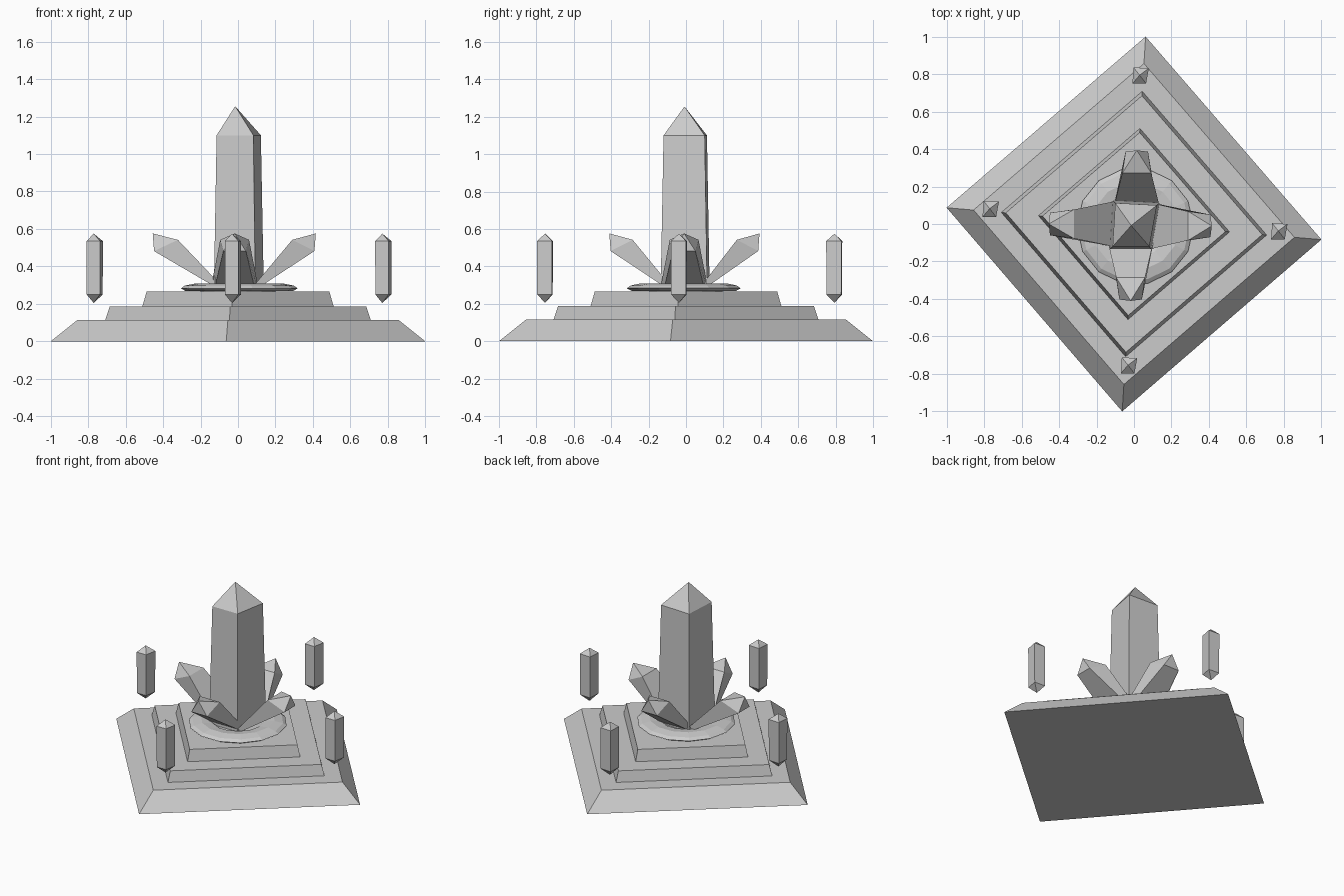
import bpy, bmesh
from math import sin, cos, pi

if "Cube" in bpy.data.objects:
    bpy.data.objects.remove(bpy.data.objects["Cube"])


def finish(name, bm):
    bmesh.ops.recalc_face_normals(bm, faces=bm.faces)
    me = bpy.data.meshes.new(name)
    bm.to_mesh(me)
    bm.free()
    ob = bpy.data.objects.new(name, me)
    bpy.context.collection.objects.link(ob)
    return ob


def loft(name, rings, closed=False):
    """Skin equal-length rings; a single-point ring becomes a tip."""
    bm = bmesh.new()
    vs = [[bm.verts.new(p) for p in r] for r in rings]
    pairs = list(zip(vs, vs[1:]))
    if closed:
        pairs.append((vs[-1], vs[0]))
    for a, b in pairs:
        n = max(len(a), len(b))
        for i in range(n):
            j = (i + 1) % n
            if len(a) == 1:
                bm.faces.new((a[0], b[i], b[j]))
            elif len(b) == 1:
                bm.faces.new((a[i], a[j], b[0]))
            else:
                bm.faces.new((a[i], a[j], b[j], b[i]))
    if not closed:
        for r in (vs[0], vs[-1]):
            if len(r) > 2:
                bm.faces.new(r)
    return finish(name, bm)


# stepped square plinth
SQUARE = [(1, -0.083), (0.062, 1), (-1, 0.087), (-0.063, -1)]
for name, r0, r1, z0, z1 in [("plinth_base", 1.0, 0.856, 0, 0.115),
                             ("plinth_middle", 0.708, 0.684, 0.115, 0.187),
                             ("plinth_top", 0.51, 0.488, 0.187, 0.265)]:
    loft(name, [[(x * r, y * r, z) for x, y in SQUARE] for r, z in ((r0, z0), (r1, z1))])

# faceted ring holding the cluster
PROFILE = [(0.15, 0.27), (0.285, 0.268), (0.312, 0.283), (0.29, 0.298),
           (0.235, 0.309), (0.17, 0.30), (0.13, 0.275)]
SIDES = 14
loft("socket_ring", [[(0.007 + r * cos(2 * pi * i / SIDES), -0.012 + r * sin(2 * pi * i / SIDES), z)
                      for i in range(SIDES)] for r, z in PROFILE], closed=True)
loft("socket_floor", [[(0.2 * cos(2 * pi * i / SIDES), 0.2 * sin(2 * pi * i / SIDES), z)
                       for i in range(SIDES)] for z in (0.26, 0.285)])

# tall central crystal
SECTION = [(-0.114, -0.12), (0.082, -0.12), (0.122, 0.1), (-0.1, 0.112)]


def section(cx, cy, z, s):
    return [(cx + x * s, cy + y * s, z) for x, y in SECTION]


loft("main_crystal", [section(0, 0, 0.27, 1.13), section(0, 0, 1.1, 1.0),
                      [(-0.015, -0.008, 1.255)]])

# four floating shards
for i, (x, y) in enumerate([(-0.766, 0.082), (0.774, -0.037), (-0.028, -0.753), (0.034, 0.794)]):
    loft(f"floating_shard_{i + 1}", [[(x - 0.004, y, 0.205)], section(x, y, 0.25, 0.36),
                                     section(x, y, 0.535, 0.37), [(x - 0.004, y, 0.575)]])

# leaning crystals: (outward, sideways, height) turned about the centre
def leaning(name, dx, dy, reach, shift):
    def put(r, t, z):
        r += reach * min(1, max(0, (r - 0.07) / 0.3))
        return (r * dx - t * dy + shift * abs(dy), r * dy + t * dx + shift * abs(dx), z)
    base = [put(0.06, -0.13, 0.268), put(0.06, 0.13, 0.268),
            put(0.085, 0.11, 0.27), put(0.085, -0.11, 0.27)]
    shoulder = [put(0.305, -0.077, 0.542), put(0.305, 0.077, 0.542),
                put(0.428, 0.06, 0.482), put(0.428, -0.06, 0.482)]
    loft(name, [base, shoulder, [put(0.435, 0, 0.576)]])


leaning("leaning_crystal_left", -1, 0, 0.02, 0.0)
leaning("leaning_crystal_right", 1, 0, -0.02, -0.01)
leaning("leaning_crystal_front", 0, -1, -0.025, -0.018)
leaning("leaning_crystal_back", 0, 1, -0.042, 0.015)
